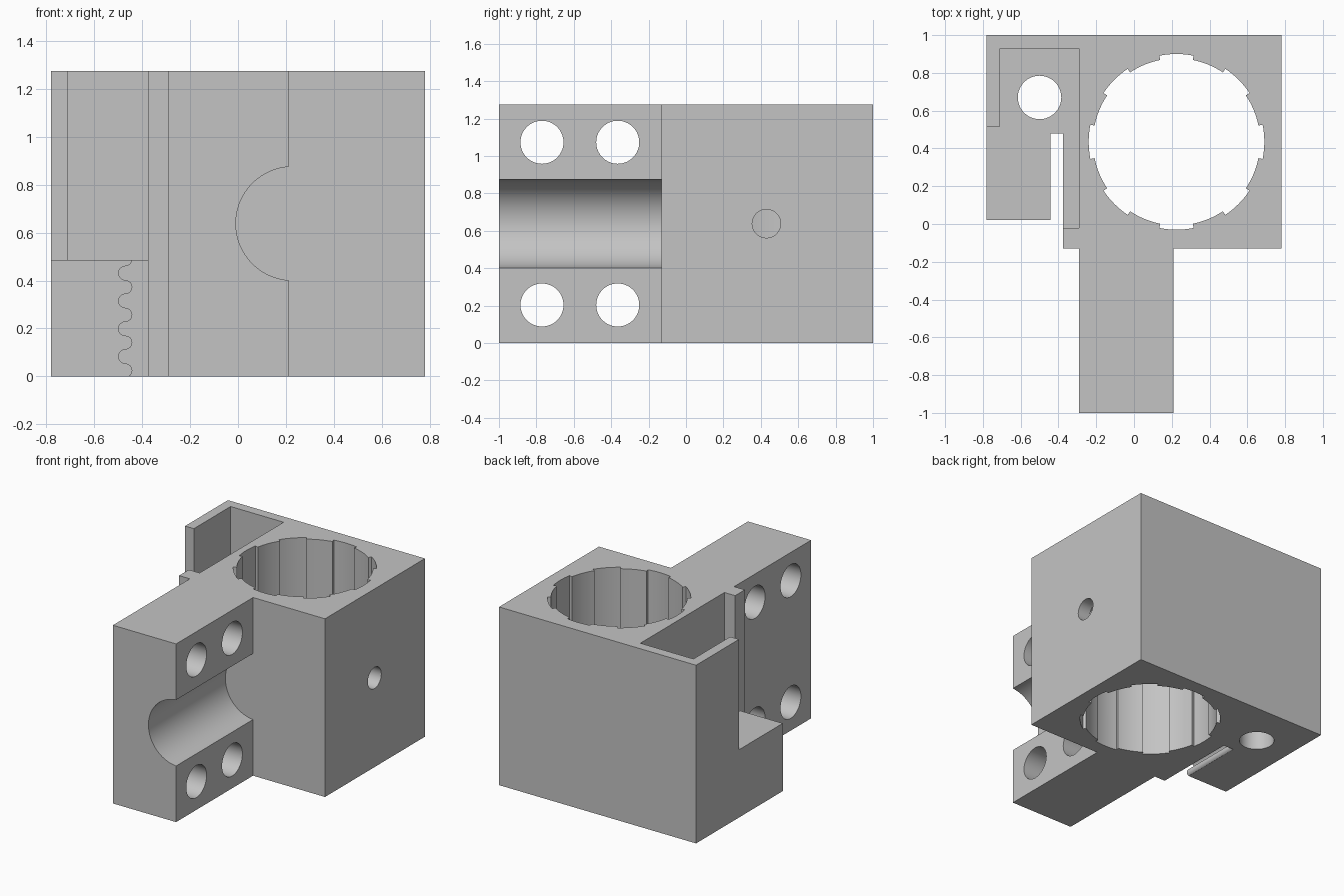
import bpy
import bmesh
import math

if "Cube" in bpy.data.objects:
    bpy.data.objects.remove(bpy.data.objects["Cube"], do_unlink=True)

HEIGHT = 1.275
AXES = {
    "x": lambda u, v, w: (w, u, v),
    "y": lambda u, v, w: (u, w, v),
    "z": lambda u, v, w: (u, v, w),
}

grey = bpy.data.materials.new("plain_grey")
grey.use_nodes = True
grey.diffuse_color = (0.55, 0.55, 0.55, 1)
grey.node_tree.nodes["Principled BSDF"].inputs["Base Color"].default_value = (0.55, 0.55, 0.55, 1)


def prism(name, outline, axis, low, high):
    """Extrude a 2D outline along an axis."""
    place = AXES[axis]
    bm = bmesh.new()
    base = bm.faces.new([bm.verts.new(place(u, v, low)) for u, v in outline])
    side = bmesh.ops.extrude_face_region(bm, geom=[base])["geom"]
    moved = [g for g in side if isinstance(g, bmesh.types.BMVert)]
    bmesh.ops.translate(bm, verts=moved, vec=place(0, 0, high - low))
    bmesh.ops.recalc_face_normals(bm, faces=bm.faces)
    mesh = bpy.data.meshes.new(name)
    bm.to_mesh(mesh)
    bm.free()
    mesh.materials.append(grey)
    obj = bpy.data.objects.new(name, mesh)
    bpy.context.collection.objects.link(obj)
    return obj


def circle(u, v, radius, count=64):
    turns = [math.tau * i / count for i in range(count)]
    return [(u + radius * math.cos(a), v + radius * math.sin(a)) for a in turns]


def cut(target, cutter):
    cutter.hide_render = True
    bpy.context.view_layer.objects.active = target
    mod = target.modifiers.new(cutter.name, "BOOLEAN")
    mod.operation = "DIFFERENCE"
    mod.solver = "EXACT"
    mod.object = cutter
    bpy.ops.object.modifier_apply(modifier=mod.name)
    bpy.data.objects.remove(cutter, do_unlink=True)


# Block, clamp wing with slot, and front arm in one footprint
footprint = [
    (-0.78, 1), (-0.78, 0.02), (-0.44, 0.02), (-0.44, 0.48),
    (-0.375, 0.48), (-0.375, -0.13), (-0.29, -0.13), (-0.29, -1),
    (0.21, -1), (0.21, -0.13), (0.78, -0.13), (0.78, 1),
]
block = prism("bracket_block", footprint, "z", 0, HEIGHT)

# Open corner pocket above the clamp wing
pocket = [(-0.71, 0.93), (-0.29, 0.93), (-0.29, -0.02),
          (-0.9, -0.02), (-0.9, 0.515), (-0.71, 0.515)]
cut(block, prism("pocket_cutter", pocket, "z", 0.485, 1.5))

# Splined vertical bore: eight shallow channels
spline = []
for i in range(16):
    radius = 0.465 if i % 2 == 0 else 0.442
    for j in range(9):
        a = math.radians(22.5 * (i - 0.5 + j / 8))
        spline.append((0.225 + radius * math.cos(a), 0.435 + radius * math.sin(a)))
cut(block, prism("bore_cutter", spline, "z", -0.2, 1.5))

# Round hole through the pocket floor
cut(block, prism("floor_hole_cutter", circle(-0.5, 0.67, 0.115), "z", -0.2, 1))

# Rod channel along the arm
cut(block, prism("channel_cutter", circle(0.228, 0.638, 0.237, 96), "y", -1.2, -0.13))

# Four bolt holes across the arm
for y in (-0.77, -0.365):
    for z in (0.203, 1.073):
        cut(block, prism("bolt_hole_cutter", circle(y, z, 0.115), "x", -0.34, 0.4))

# Set screw hole into the bore
cut(block, prism("screw_hole_cutter", circle(0.43, 0.638, 0.076), "x", 0.45, 0.9))

# Rounded belt teeth on the wing side of the slot
pitch = 0.058
teeth = []
for k in range(-2, 10):
    sign = 1 if k % 2 == 0 else -1
    for j in range(8):
        a = math.pi * (j / 8 - 0.5)
        teeth.append((-0.47 + sign * pitch / 2 * math.cos(a),
                      0.025 + pitch * k + pitch / 2 * math.sin(a)))
teeth += [(-0.41, teeth[-1][1]), (-0.41, teeth[0][1])]
cut(block, prism("teeth_cutter", teeth, "y", -0.05, 0.48))

# Smooth round walls, crisp edges
bpy.ops.object.select_all(action="DESELECT")
block.select_set(True)
bpy.context.view_layer.objects.active = block
bpy.ops.object.shade_smooth_by_angle(angle=math.radians(30))
